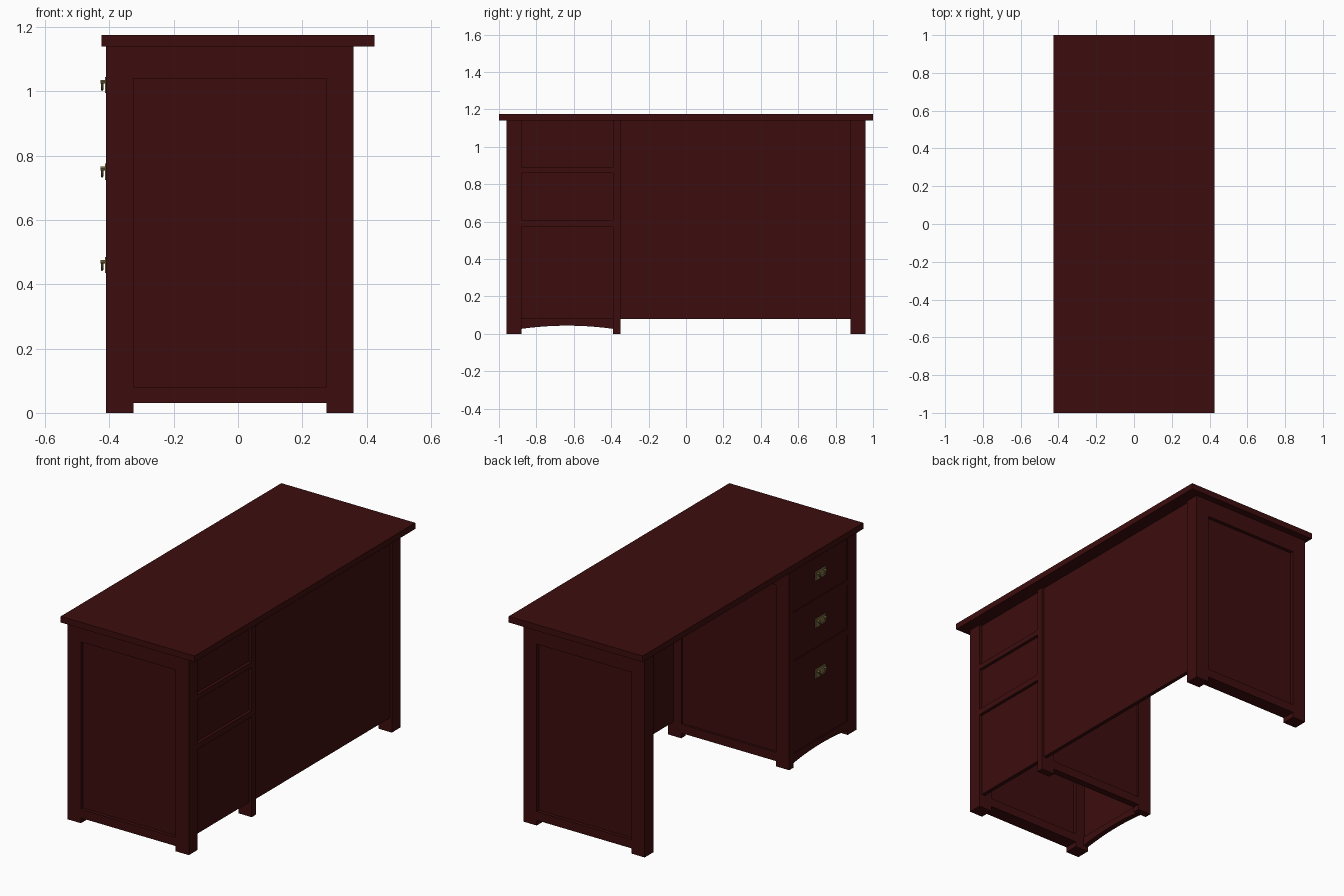
import bpy, bmesh, math

if "Cube" in bpy.data.objects:
    bpy.data.objects.remove(bpy.data.objects["Cube"])


def material(name, rgb):
    m = bpy.data.materials.new(name)
    m.diffuse_color = (*rgb, 1)
    m.use_nodes = True
    m.node_tree.nodes["Principled BSDF"].inputs["Base Color"].default_value = m.diffuse_color
    return m


wood = material("dark_mahogany", (0.046, 0.004, 0.004))
brass = material("aged_brass", (0.18, 0.145, 0.05))


def finish(name, bm, mat):
    bmesh.ops.recalc_face_normals(bm, faces=bm.faces)
    me = bpy.data.meshes.new(name)
    bm.to_mesh(me)
    bm.free()
    me.materials.append(mat)
    ob = bpy.data.objects.new(name, me)
    bpy.context.collection.objects.link(ob)
    return ob


def box(name, x, y, z, mat=wood):
    bm = bmesh.new()
    bmesh.ops.create_cube(bm, size=1)
    for v in bm.verts:
        v.co = [lo + (c + 0.5) * (hi - lo) for c, (lo, hi) in zip(v.co, (x, y, z))]
    return finish(name, bm, mat)


XF, XB = -0.41, 0.36      # drawer side and modesty side of the base
LEG = 0.085
TOP = 1.14

# Desk top
box("desk_top", (-0.425, 0.425), (-1, 1), (TOP, 1.175))


# Framed side: two legs, two rails and a recessed panel
def framed_side(name, y0, y1, recess):
    box(name + "_front_leg", (XF, XF + LEG), (y0, y1), (0, TOP))
    box(name + "_back_leg", (XB - LEG, XB), (y0, y1), (0, TOP))
    mid = (XF + LEG, XB - LEG)
    box(name + "_top_rail", mid, (y0, y1), (1.04, TOP))
    box(name + "_bottom_rail", mid, (y0, y1), (0.03, 0.08))
    box(name + "_panel", mid, (y0 + recess, y1 - recess), (0.08, 1.04))


framed_side("cabinet_outer_side", -0.96, -0.88, 0.02)
framed_side("cabinet_inner_side", -0.39, -0.35, 0.012)
framed_side("end_support", 0.88, 0.96, 0.02)

# Modesty panel across the knee space
box("modesty_panel", (0.325, 0.347), (-0.35, 0.88), (0.08, TOP))

# Cabinet back and dividers on both faces
CY = (-0.88, -0.39)
box("cabinet_back", (0.32, 0.343), CY, (0.08, TOP))
dividers = [(0.575, 0.61), (0.86, 0.89)]
for i, z in enumerate(dividers):
    box(f"front_divider_{i}", (XF, XF + 0.04), CY, z)
    box(f"back_divider_{i}", (0.32, XB), CY, z)

# Arched rail under the drawers
bm = bmesh.new()
outline = [(CY[1], 0.08), (CY[0], 0.08)]
for i in range(17):
    t = i / 16
    outline.append((CY[0] + t * (CY[1] - CY[0]), 0.027 + 0.017 * (1 - (2 * t - 1) ** 2)))
face = bm.faces.new([bm.verts.new((XF, y, z)) for y, z in outline])
ext = bmesh.ops.extrude_face_region(bm, geom=[face])
for g in ext["geom"]:
    if isinstance(g, bmesh.types.BMVert):
        g.co.x += 0.03
finish("arched_rail", bm, wood)


# Drop handle: plate, two posts and a hanging bail
def handle(i, z):
    y, face_x = -0.635, -0.407
    box(f"handle_plate_{i}", (face_x - 0.006, face_x), (y - 0.045, y + 0.045),
        (z - 0.025, z + 0.025), brass)
    for s in (-1, 1):
        bpy.ops.mesh.primitive_cylinder_add(
            vertices=12, radius=0.006, depth=0.016,
            location=(face_x - 0.012, y + s * 0.03, z + 0.01),
            rotation=(0, math.pi / 2, 0))
        post = bpy.context.object
        post.name = f"handle_post_{i}_{'a' if s < 0 else 'b'}"
        post.data.materials.append(brass)
        bpy.ops.object.shade_smooth_by_angle()
    cu = bpy.data.curves.new(f"handle_bail_{i}", "CURVE")
    cu.dimensions = "3D"
    cu.bevel_depth = 0.0035
    cu.bevel_resolution = 2
    sp = cu.splines.new("POLY")
    sp.points.add(12)
    for k, p in enumerate(sp.points):
        a = math.pi * k / 12
        p.co = (face_x - 0.0155, y + 0.03 * math.cos(a), z + 0.01 - 0.025 * math.sin(a), 1)
    cu.materials.append(brass)
    bpy.context.collection.objects.link(bpy.data.objects.new(cu.name, cu))


# Drawer fronts with handles
drawers = [((0.08, 0.575), 0.46), ((0.61, 0.86), 0.75), ((0.89, TOP), 1.02)]
for i, (z, hz) in enumerate(drawers):
    box(f"drawer_front_{i}", (-0.407, -0.385), (CY[0] + 0.001, CY[1] - 0.001),
        (z[0] + 0.002, z[1] - 0.002))
    handle(i, hz)
